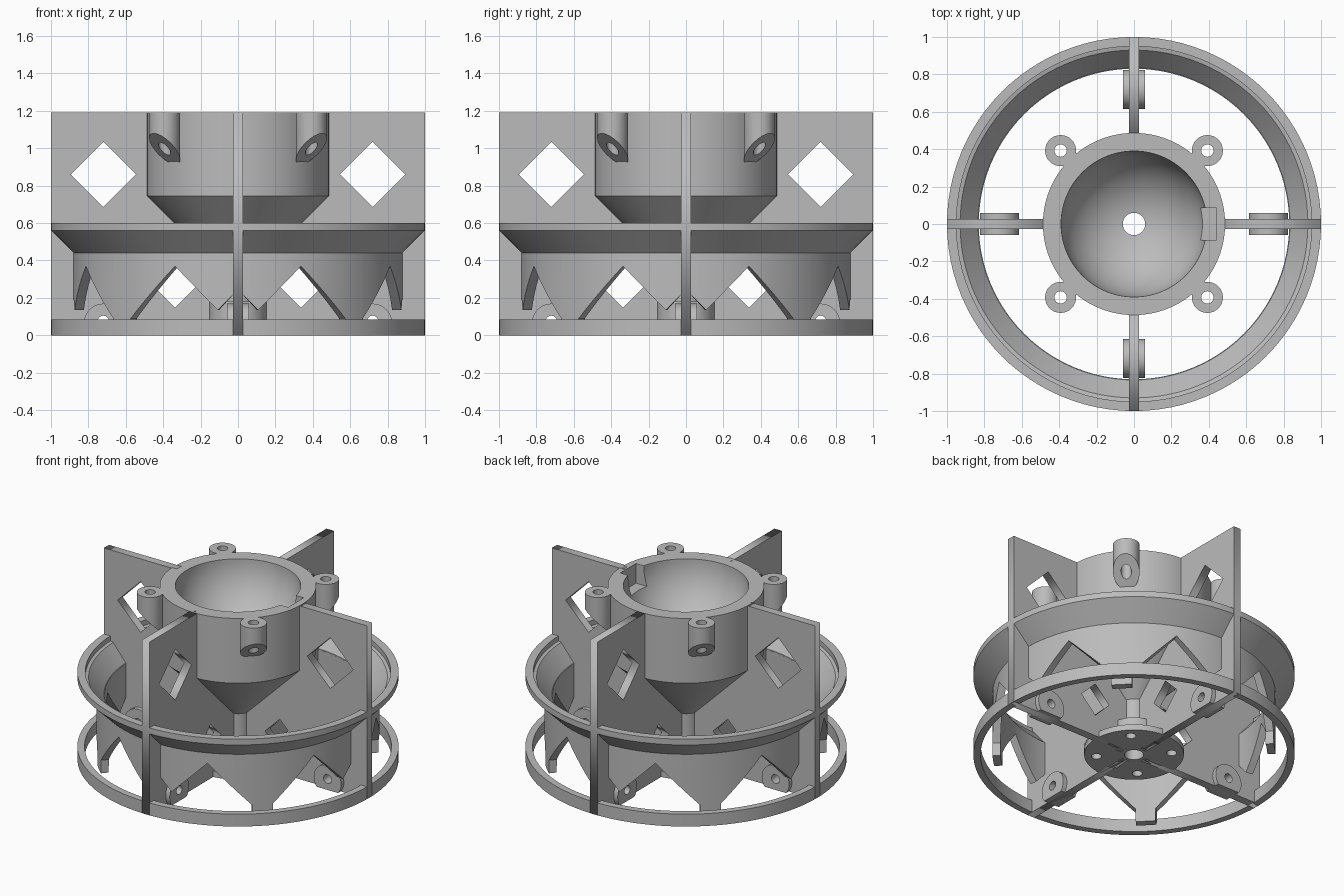
import bpy, bmesh
from math import sin, cos, pi, radians, sqrt
from mathutils import Matrix, Vector

if "Cube" in bpy.data.objects:
    bpy.data.objects.remove(bpy.data.objects["Cube"])

TOP = 1.19
grey = bpy.data.materials.new("plain grey")
grey.use_nodes = True
grey.diffuse_color = (0.5, 0.5, 0.5, 1)
grey.node_tree.nodes["Principled BSDF"].inputs["Base Color"].default_value = (0.5, 0.5, 0.5, 1)


def add(name, mesh):
    mesh.materials.clear()
    mesh.materials.append(grey)
    obj = bpy.data.objects.new(name, mesh)
    bpy.context.collection.objects.link(obj)
    return obj


def smooth(obj):
    bpy.ops.object.select_all(action='DESELECT')
    obj.select_set(True)
    bpy.context.view_layer.objects.active = obj
    bpy.ops.object.shade_smooth_by_angle(angle=radians(25))


def sweep(name, sections):
    """Join a closed series of closed cross-sections into a solid ring."""
    bm = bmesh.new()
    rows = [[bm.verts.new(p) for p in s] for s in sections]
    n = len(rows[0])
    for i, row in enumerate(rows):
        nxt = rows[(i + 1) % len(rows)]
        for j in range(n):
            k = (j + 1) % n
            bm.faces.new((row[j], nxt[j], nxt[k], row[k]))
    bmesh.ops.recalc_face_normals(bm, faces=bm.faces)
    mesh = bpy.data.meshes.new(name)
    bm.to_mesh(mesh)
    bm.free()
    return add(name, mesh)


def lathe(name, profile, steps=96):
    angles = [2 * pi * i / steps for i in range(steps)]
    return sweep(name, [[(r * cos(a), r * sin(a), z) for r, z in profile] for a in angles])


def baked(obj):
    bpy.context.view_layer.update()
    return bpy.data.meshes.new_from_object(obj.evaluated_get(bpy.context.evaluated_depsgraph_get()))


def plate(name, loops, half, angle):
    """Upright radial plate with holes, drawn in radius and height."""
    curve = bpy.data.curves.new(name, 'CURVE')
    curve.dimensions, curve.fill_mode, curve.extrude = '2D', 'BOTH', half
    for loop in loops:
        s = curve.splines.new('POLY')
        s.points.add(len(loop) - 1)
        for p, (x, z) in zip(s.points, loop):
            p.co = (x, z, 0, 1)
        s.use_cyclic_u = True
    tmp = bpy.data.objects.new("tmp", curve)
    bpy.context.collection.objects.link(tmp)
    mesh = baked(tmp)
    bpy.data.objects.remove(tmp)
    mesh.transform(Matrix.Rotation(angle, 4, 'Z') @ Matrix.Rotation(pi / 2, 4, 'X'))
    return add(name, mesh)


def circle(x, z, r, n=32):
    return [(x + r * cos(2 * pi * i / n), z + r * sin(2 * pi * i / n)) for i in range(n)]


# Central body: base flange, collar, stem, funnel and round bowl with a bore
BOWL, BORE = 0.39, 0.06
body = [(BORE, 0), (0.31, 0), (0.31, 0.04), (0.155, 0.04), (0.155, 0.18), (0.09, 0.18),
        (0.09, 0.35), (0.487, 0.745), (0.487, TOP)]
for i in range(25):
    r = BOWL * cos(i / 24 * radians(81.15))
    body.append((r, TOP - sqrt(BOWL ** 2 - r ** 2)))
bowl = lathe("central_bowl", body)

# Cutters: four flange bolt holes and one notch in the bowl rim
bm = bmesh.new()
for k in range(4):
    a = pi / 4 + k * pi / 2
    bmesh.ops.create_cone(bm, cap_ends=True, segments=24, radius1=0.032, radius2=0.032, depth=0.2,
                          matrix=Matrix.Translation((0.235 * cos(a), 0.235 * sin(a), 0)))
bmesh.ops.create_cube(bm, size=1, matrix=Matrix.Translation((0.37, 0, 1.155))
                      @ Matrix.Diagonal((0.14, 0.17, 0.2, 1)))
cut_mesh = bpy.data.meshes.new("cutter")
bm.to_mesh(cut_mesh)
bm.free()
cutter = add("cutter", cut_mesh)
cutter.hide_render = True
mod = bowl.modifiers.new("cut", 'BOOLEAN')
mod.operation, mod.solver, mod.object = 'DIFFERENCE', 'EXACT', cutter
cut_result = baked(bowl)
bowl.modifiers.clear()
bowl.data = cut_result
bpy.data.objects.remove(cutter)
smooth(bowl)

# Lower hoop and upper flared hoop
smooth(lathe("base_ring", [(0.955, 0), (1, 0), (1, 0.085), (0.955, 0.085)]))
smooth(lathe("flared_ring", [(0.88, 0.44), (1, 0.56), (1, 0.6), (0.95, 0.6), (0.95, 0.565),
                             (0.93, 0.56), (0.83, 0.44)]))

# Skirt with a zigzag lower edge; heights repeat mirrored around each fin
edge = [(0, 0.245), (7, 0.135), (22.5, 0.37), (40.7, 0.09), (40.75, 0), (45, 0)]


def lower_edge(deg):
    d = deg % 90
    d = min(d, 90 - d)
    for (a, za), (b, zb) in zip(edge, edge[1:]):
        if d <= b:
            return za + (zb - za) * (d - a) / (b - a)
    return 0


half = [0, 2.3, 4.6, 7, 10, 13, 16, 19, 22.5, 26, 29, 32, 35, 38, 40.7, 40.75, 43, 45]
quarter = half + [90 - d for d in reversed(half[1:-1])]
sections = []
for q in range(4):
    for d in quarter:
        a, z = radians(d + 90 * q), lower_edge(d)
        sections.append([(r * cos(a), r * sin(a), h)
                         for r, h in ((0.83, 0.445), (0.88, 0.445), (0.88, z), (0.83, z))])
smooth(sweep("skirt", sections))

# Four radial fins with diamond windows, each with a pierced foot boss
outline = [(0.08, 0), (1, 0), (1, TOP), (0.45, TOP), (0.45, 0.76), (0.08, 0.4)]
pin_hole = circle(0.72, 0.075, 0.03, 24)
boss = [(x, max(z, 0)) for x, z in circle(0.72, 0.065, 0.104, 48)]
boss = [p for i, p in enumerate(boss) if p[1] > 0 or boss[i - 1][1] > 0 or boss[(i + 1) % 48][1] > 0]
for k, side in enumerate(("left", "back", "right", "front")):
    a = k * pi / 2
    plate(side + "_fin", [outline, circle(0.72, 0.86, 0.175, 4), circle(0.337, 0.26, 0.112, 4),
                          pin_hole], 0.028, a)
    smooth(plate(side + "_foot_boss", [boss, pin_hole], 0.058, a))

# Four screw lugs on the bowl rim, undercut at a slant toward the wall
for k, corner in enumerate(("back_left", "back_right", "front_right", "front_left")):
    turn = Matrix.Rotation(pi / 4 + k * pi / 2, 3, 'Z')
    sections = []
    for i in range(32):
        a = 2 * pi * i / 32
        s = []
        for r, top in ((0.033, True), (0.083, True), (0.083, False), (0.033, False)):
            x = 0.555 + r * cos(a)
            z = TOP if top else 1.08 - (0.638 - x)
            s.append(turn @ Vector((x, r * sin(a), z)))
        sections.append(s)
    smooth(sweep(corner + "_lug", sections))
